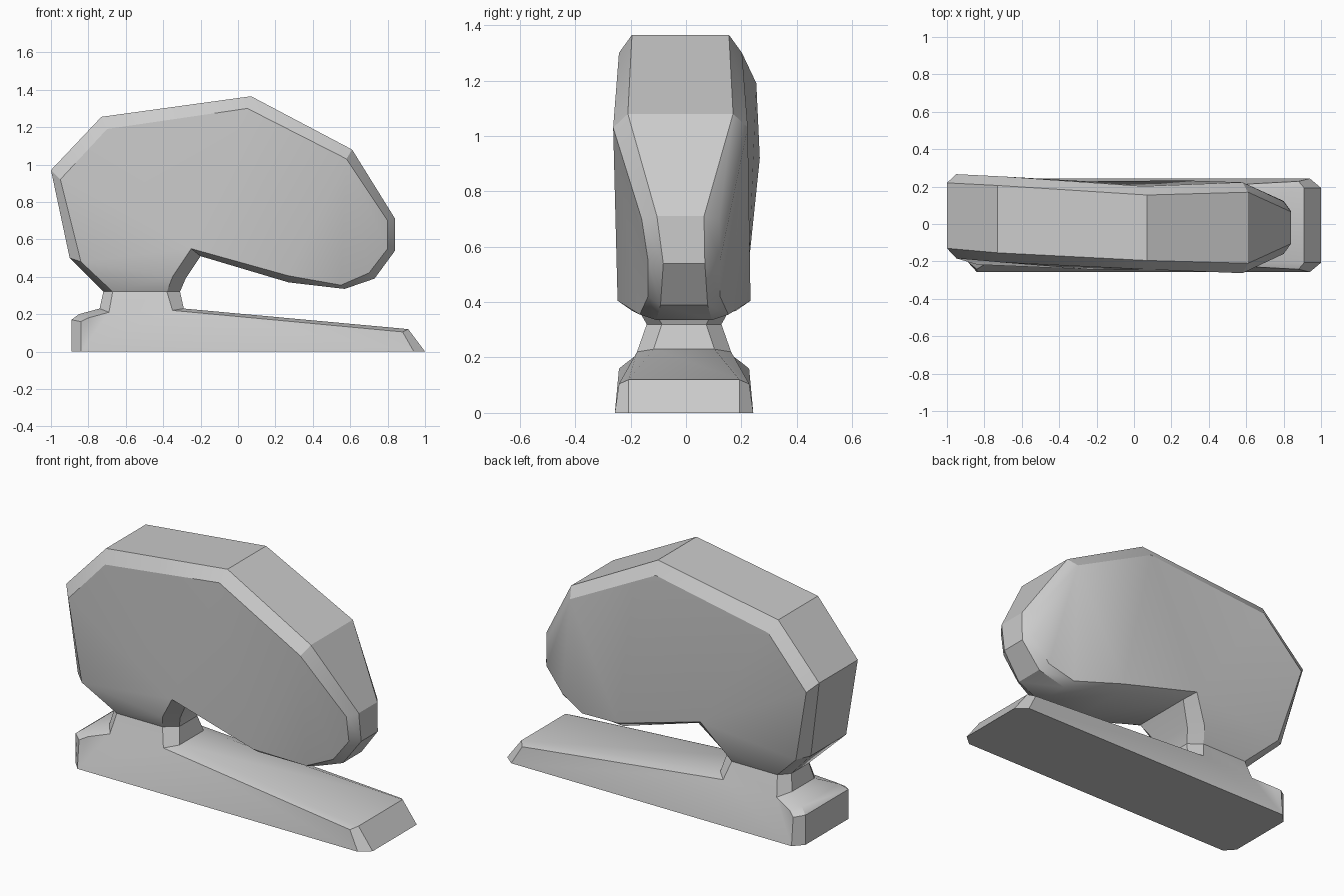
import bpy, bmesh, math

# Side outline: (rim x, rim z, face x, face z, rim half-width, face half-width)
OUTLINE = [
    # heel of the foot and back of the neck
    (-.89, 0, -.84, 0, .195, .25), (-.89, .17, -.84, .16, .195, .235),
    (-.85, .20, -.80, .18, .17, .21), (-.74, .23, -.69, .21, .10, .17),
    (-.72, .32, -.67, .32, .08, .135),
    # head: back, top and nose
    (-.90, .50, -.84, .48, .16, .21), (-1.0, .97, -.95, .92, .175, .225),
    (-.73, 1.255, -.70, 1.19, .18, .23), (.07, 1.365, .05, 1.30, .175, .222),
    (.61, 1.08, .58, 1.03, .19, .243), (.84, .71, .80, .70, .085, .14),
    (.84, .54, .80, .55, .075, .13), (.73, .39, .70, .42, .085, .13),
    (.57, .335, .55, .355, .10, .16), (.27, .37, .27, .405, .19, .24),
    # underside, front of the neck and toe of the foot
    (-.20, .51, -.25, .55, .18, .235), (-.28, .39, -.35, .40, .12, .18),
    (-.31, .32, -.38, .32, .08, .135), (-.29, .23, -.35, .22, .11, .17),
    (.91, .12, .88, .105, .20, .235), (1.0, 0, .94, 0, .20, .25),
]

# How each side wall is divided, by outline point
SIDE = [(0, 1, 2, 3), (0, 3, 18), (0, 18, 20), (18, 19, 20), (3, 4, 17, 18),
        (4, 5, 16, 17), (5, 6, 15, 16), (6, 7, 15), (7, 8, 15), (8, 14, 15),
        (8, 9, 14), (9, 13, 14), (9, 12, 13), (9, 11, 12), (9, 10, 11)]


def centre(x, z):
    """The head is turned slightly relative to the foot."""
    return max(-.02, .045 - .07 * (x + 1)) if z > .6 else -.007


bm = bmesh.new()


def ring(side, face):
    verts = []
    for rx, rz, fx, fz, rim_w, face_w in OUTLINE:
        x, z, w = (fx, fz, face_w) if face else (rx, rz, rim_w)
        verts.append(bm.verts.new((x, centre(x, z) + side * w, z)))
    return verts


# Four rings from front to back, bridged to make the rim and its chamfers
rings = [ring(-1, True), ring(-1, False), ring(1, False), ring(1, True)]
n = len(OUTLINE)
for a, b in zip(rings, rings[1:]):
    for i in range(n):
        j = (i + 1) % n
        bm.faces.new((a[i], a[j], b[j], b[i]))

# Side walls
for wall in (rings[0], rings[3]):
    for idx in SIDE:
        bm.faces.new([wall[i] for i in idx])

bmesh.ops.recalc_face_normals(bm, faces=bm.faces)
mesh = bpy.data.meshes.new("head_on_foot")
bm.to_mesh(mesh)
bm.free()
obj = bpy.data.objects.new("head_on_foot", mesh)
bpy.context.collection.objects.link(obj)
bpy.context.view_layer.objects.active = obj
obj.select_set(True)
bpy.ops.object.shade_smooth_by_angle(angle=math.radians(30))
